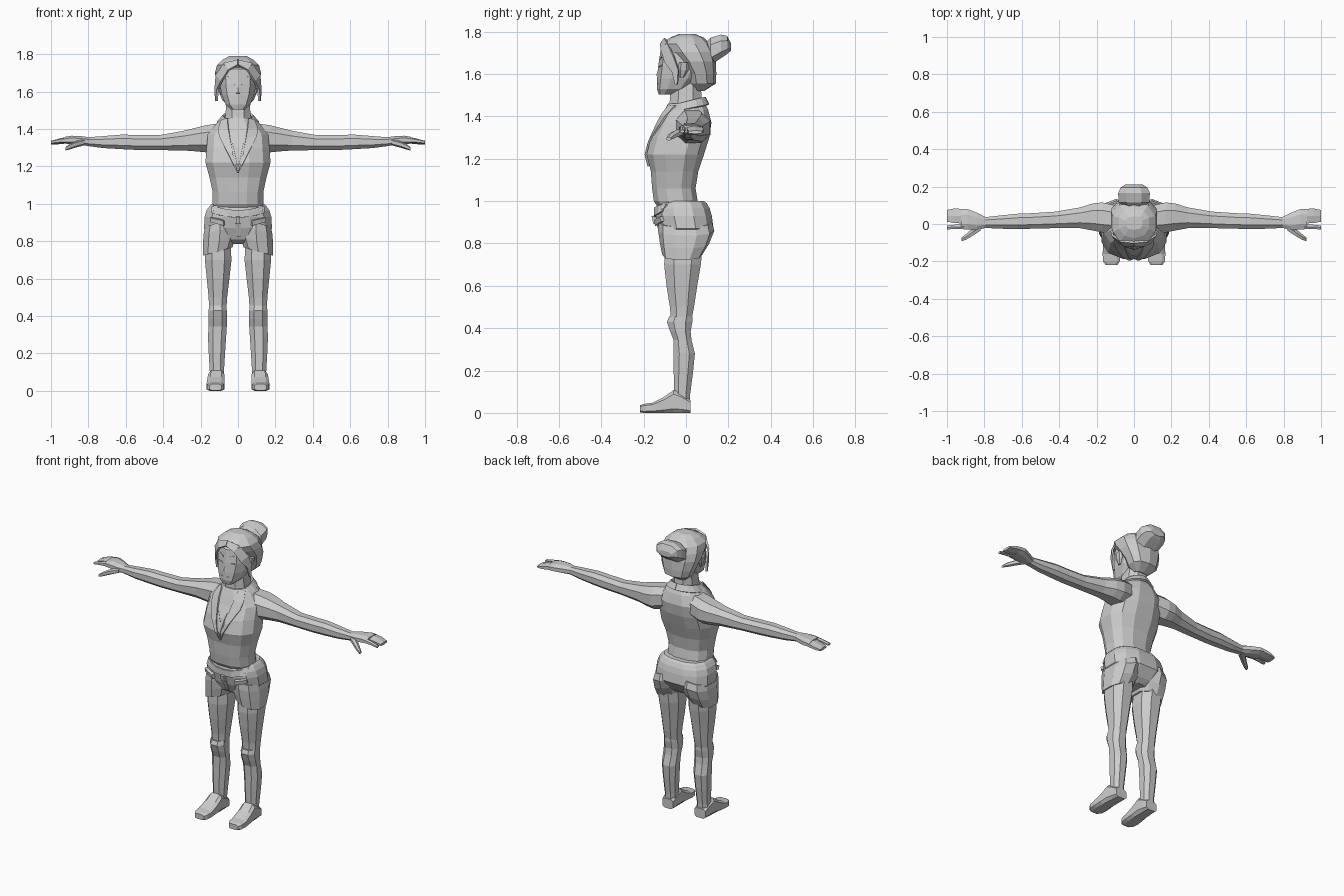
import bpy, bmesh, math
from mathutils import Vector
from mathutils.bvhtree import BVHTree


def make(name, verts, faces, mirror=False, thick=0):
    me = bpy.data.meshes.new(name)
    me.from_pydata(verts, [], faces)
    bm = bmesh.new()
    bm.from_mesh(me)
    bmesh.ops.recalc_face_normals(bm, faces=bm.faces)
    bm.to_mesh(me)
    bm.free()
    ob = bpy.data.objects.new(name, me)
    bpy.context.collection.objects.link(ob)
    if thick:
        mod = ob.modifiers.new("thickness", 'SOLIDIFY')
        mod.thickness, mod.offset = thick, 0
    if mirror:
        ob.modifiers.new("mirror", 'MIRROR')
    return ob


def power(v, p):
    return math.copysign(abs(v) ** p, v)


def loft(name, rings, axis='z', n=8, p=0.85, mirror=False, tilt=0):
    """Each ring: position along axis, then min/max of the two other axes."""
    verts, faces = [], []
    ph = math.pi / n
    for t, a0, a1, b0, b1 in rings:
        for i in range(n):
            w = ph + 2 * math.pi * i / n
            ca = power(math.cos(w) / math.cos(ph), p)
            cb = power(math.sin(w) / math.cos(ph), p)
            a = (a0 + a1) / 2 + ca * (a1 - a0) / 2
            b = (b0 + b1) / 2 + cb * (b1 - b0) / 2
            verts.append({'z': (a, b, t - tilt * ca), 'x': (t, a, b), 'y': (a, t, b)}[axis])
    for r in range(len(rings) - 1):
        for i in range(n):
            j = (i + 1) % n
            faces.append((r * n + i, r * n + j, r * n + n + j, r * n + n + i))
    faces += [tuple(range(n)), tuple(range(len(verts) - n, len(verts)))]
    return make(name, verts, faces, mirror)


def body(name, rows, **kw):
    """Rings centred on x = 0: z, half width, front y, back y."""
    return loft(name, [(z, -h, h, f, b) for z, h, f, b in rows], **kw)


def strip(name, pairs, thick, mirror=True):
    verts = [v for pair in pairs for v in pair]
    faces = [(2 * i, 2 * i + 1, 2 * i + 3, 2 * i + 2) for i in range(len(pairs) - 1)]
    return make(name, verts, faces, mirror, thick)


def front_strip(name, target, pairs, thick=0.012, mirror=True):
    """Strip of (x, z) pairs laid on the front of a target part."""
    tree = BVHTree.FromPolygons([v.co for v in target.data.vertices],
                                [p.vertices[:] for p in target.data.polygons])

    def drop(x, z):
        hit = tree.ray_cast(Vector((x, -1, z)), Vector((0, 1, 0)))[0]
        return (x, (hit.y if hit else -0.08) - thick * 0.3, z)
    return strip(name, [(drop(*a), drop(*b)) for a, b in pairs], thick, mirror)


# Jacket torso
torso = body("jacket", [
    (0.96, .132, -.125, .07), (1.00, .135, -.152, .055), (1.06, .135, -.160, .045),
    (1.14, .152, -.166, .058), (1.22, .174, -.186, .085), (1.30, .168, -.165, .11),
    (1.37, .162, -.128, .12), (1.43, .115, -.10, .105), (1.46, .08, -.085, .09)],
    n=12, p=0.8)
front_strip("lapel", torso, [
    ((.055, 1.452), (.085, 1.45)), ((.05, 1.40), (.105, 1.40)), ((.042, 1.35), (.10, 1.36)),
    ((.028, 1.27), (.06, 1.28)), ((.012, 1.21), (.03, 1.22)), ((.0, 1.165), (.003, 1.165))])
front_strip("shirt_edge", torso, [
    ((.0, 1.27), (.03, 1.33)), ((.0, 1.24), (.022, 1.29)), ((.0, 1.20), (.008, 1.22))], .006)

# Collar standing around the back of the neck
collar = []
for i in range(7):
    a = math.radians(-35 + i * 125 / 6)
    c, s = math.cos(a), math.sin(a)
    lift = 0.035 * (s + 0.57) / 1.57
    collar.append(((.078 * c, .005 + .082 * s, 1.455 + lift), (.11 * c, .005 + .1 * s, 1.42 + lift)))
strip("collar", collar, .012)

# Neck and head
body("neck", [(1.40, .075, -.085, .08), (1.47, .068, -.077, .074), (1.56, .06, -.07, .07)])
head = body("head", [
    (1.503, .036, -.127, -.06), (1.53, .066, -.134, .02), (1.58, .086, -.132, .07),
    (1.64, .098, -.126, .1), (1.72, .095, -.114, .1), (1.76, .06, -.07, .06)], n=10)
front_strip("eyebrow", head, [((.018, 1.668), (.018, 1.677)), ((.05, 1.68), (.05, 1.688)),
                              ((.07, 1.667), (.07, 1.67))], .005)
front_strip("eye", head, [((.02, 1.634), (.02, 1.638)), ((.055, 1.636), (.055, 1.642))], .004)
strip("nose", [((0, -.124, 1.64), (.006, -.122, 1.64)), ((0, -.139, 1.592), (.012, -.13, 1.59))], .005)
front_strip("mouth", head, [((-.024, 1.552), (-.024, 1.555)), ((.024, 1.552), (.024, 1.555))], .005, False)
loft("ear", [(1.585, .088, .098, -.03, -.01), (1.62, .088, .11, -.035, .01),
             (1.655, .09, .116, -.03, .012)], n=6, mirror=True)

# Hair cap, fringe with side locks, and bun
body("hair", [
    (1.52, .045, .04, .085), (1.555, .085, .01, .138), (1.60, .102, .0, .14),
    (1.66, .121, -.04, .138), (1.705, .122, -.085, .13), (1.742, .112, -.113, .112),
    (1.772, .08, -.072, .08), (1.79, .045, -.03, .04)], n=10)
strip("fringe", [
    ((0, -.118, 1.742), (0, -.098, 1.768)), ((.05, -.116, 1.715), (.07, -.09, 1.752)),
    ((.088, -.098, 1.655), (.115, -.06, 1.69)), ((.11, -.065, 1.61), (.12, -.035, 1.62)),
    ((.112, -.05, 1.55), (.118, -.04, 1.55))], .012)
loft("hair_bun", [
    (.07, -.05, .05, 1.66, 1.755), (.10, -.06, .06, 1.66, 1.755), (.115, -.082, .082, 1.642, 1.772),
    (.165, -.085, .085, 1.675, 1.786), (.195, -.072, .072, 1.695, 1.78), (.212, -.045, .045, 1.71, 1.745)],
    axis='y')

# Arms
loft("arm", [
    (.10, -.05, .10, 1.29, 1.43), (.17, -.045, .115, 1.275, 1.42), (.22, -.035, .11, 1.28, 1.408),
    (.29, -.022, .088, 1.285, 1.39), (.42, -.022, .066, 1.287, 1.367), (.54, -.025, .058, 1.288, 1.368),
    (.62, -.027, .055, 1.292, 1.37), (.72, -.025, .045, 1.298, 1.362), (.81, -.02, .035, 1.31, 1.355)],
    axis='x', mirror=True)

# Hands
loft("palm", [(.79, -.02, .036, 1.31, 1.355), (.84, -.032, .06, 1.312, 1.362),
              (.89, -.03, .08, 1.318, 1.364), (.925, -.027, .08, 1.322, 1.358)],
     axis='x', mirror=True)
loft("fingers", [(.91, .003, .08, 1.325, 1.357), (.96, .005, .083, 1.32, 1.346),
                 (1.0, .012, .075, 1.318, 1.333)], axis='x', n=6, mirror=True)
loft("index_finger", [(.91, -.027, -.003, 1.327, 1.355), (.96, -.027, -.004, 1.325, 1.346),
                      (1.0, -.029, -.008, 1.322, 1.336)], axis='x', n=6, mirror=True)
loft("thumb", [(.82, -.035, .01, 1.315, 1.345), (.87, -.068, -.03, 1.302, 1.332),
               (.90, -.085, -.055, 1.292, 1.318), (.922, -.092, -.072, 1.286, 1.302)],
     axis='x', n=6, mirror=True)

# Shorts
shorts = body("shorts_hips", [
    (.785, .06, -.06, .06), (.81, .13, -.10, .09), (.87, .182, -.128, .13), (.93, .178, -.142, .122),
    (.965, .168, -.142, .112), (.99, .15, -.135, .098), (1.0, .138, -.12, .085)],
    n=12, p=0.8)
loft("shorts_leg", [
    (.745, .030, .187, -.108, .072), (.80, .012, .188, -.118, .105),
    (.86, .008, .184, -.126, .128), (.90, .015, .175, -.125, .118)],
    n=10, mirror=True, tilt=.022)
front_strip("waistband", shorts, [((0, .925), (0, .965)), ((.055, .93), (.055, .97)),
                                  ((.105, .94), (.105, .98)), ((.138, .95), (.138, .984))])
front_strip("pocket", shorts, [((.072, .885), (.076, .912)), ((.11, .895), (.11, .92)),
                               ((.145, .905), (.143, .928))], .024)
front_strip("buckle", shorts, [((-.012, .895), (-.012, .932)), ((.012, .895), (.012, .932))], .026, False)
front_strip("fly", shorts, [((-.008, .815), (-.016, .825)), ((-.014, .895), (.014, .895)),
                            ((.008, .815), (.016, .825))][1:2] + [((-.004, .825), (.014, .825))], .01, False)

# Legs
loft("thigh", [(.80, .04, .172, -.10, .08), (.70, .035, .177, -.103, .07), (.60, .046, .167, -.092, .053),
               (.50, .058, .157, -.076, .038), (.42, .063, .154, -.07, .022)], mirror=True)
loft("lower_leg", [(.455, .063, .155, -.08, .03), (.43, .060, .157, -.09, .03), (.385, .058, .158, -.075, .022),
                   (.345, .06, .158, -.059, .026), (.28, .064, .16, -.058, .042), (.19, .07, .156, -.058, .033),
                   (.09, .076, .15, -.056, .02), (.05, .078, .15, -.056, .018)], mirror=True)

# Shoes
loft("shoe", [(.022, .076, .152, .0, .06), (-.02, .073, .157, .0, .09), (-.058, .072, .16, .0, .108),
              (-.105, .072, .164, .0, .075), (-.16, .072, .168, .0, .047), (-.20, .076, .165, .0, .042),
              (-.218, .088, .152, .003, .036)], axis='y', p=0.5, mirror=True)
